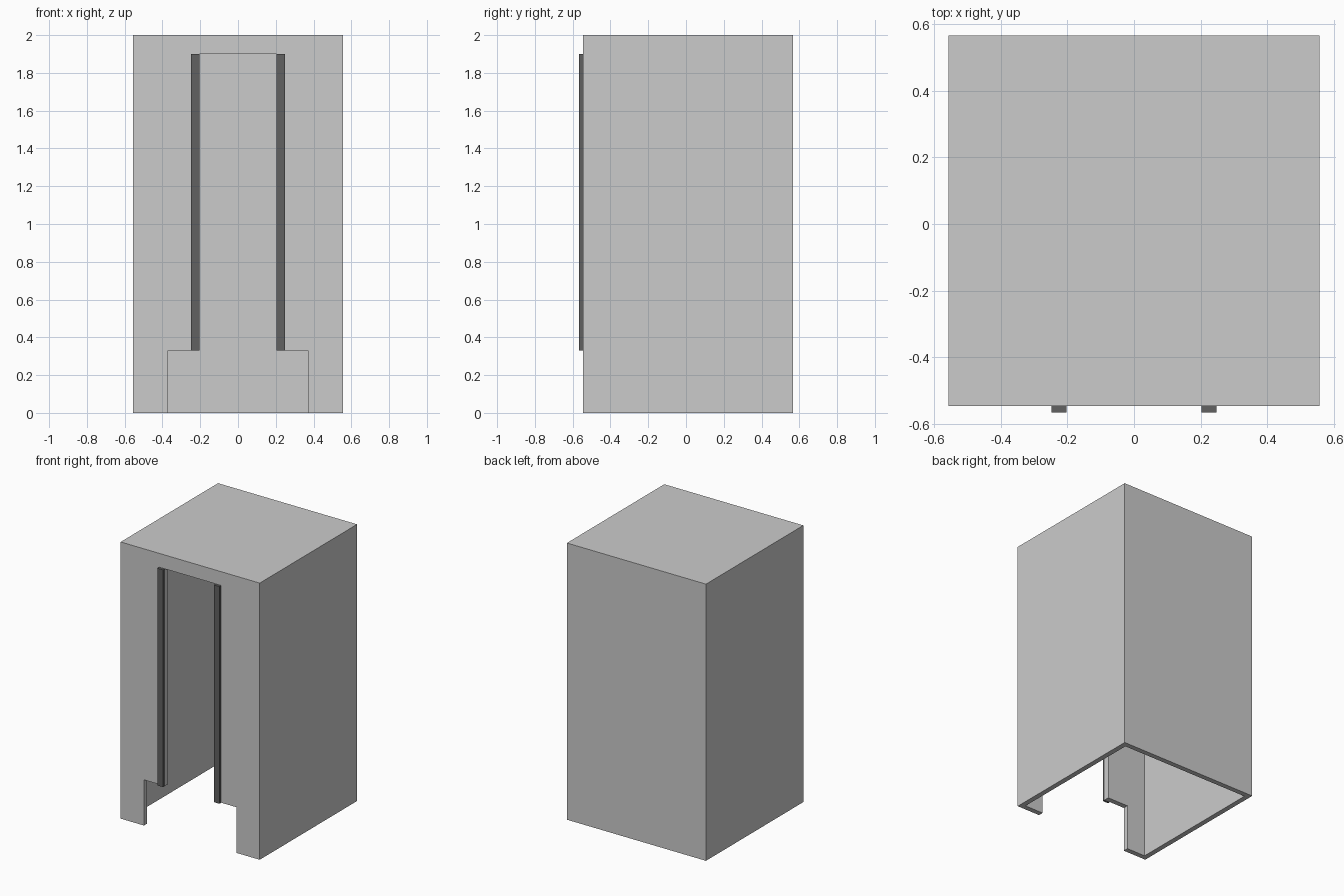
import bpy, bmesh

if "Cube" in bpy.data.objects:
    bpy.data.objects.remove(bpy.data.objects["Cube"])

HALF_W, HEIGHT = 0.556, 2.0      # cabin half width and height
FRONT, BACK = -0.546, 0.566      # cabin front and back planes
WALL, STRIP_D = 0.037, 0.02      # wall thickness, door strip depth
DOOR_W, DOOR_TOP = 0.203, 1.9    # door half width and top
STEP_W, STEP_TOP = 0.37, 0.33    # wider gap at the foot of the door


def prism(name, profile, y0, y1):
    """Extrude an x-z outline from y0 to y1."""
    bm = bmesh.new()
    face = bm.faces.new([bm.verts.new((x, y0, z)) for x, z in profile])
    ext = bmesh.ops.extrude_face_region(bm, geom=[face])
    verts = [g for g in ext["geom"] if isinstance(g, bmesh.types.BMVert)]
    bmesh.ops.translate(bm, vec=(0, y1 - y0, 0), verts=verts)
    bmesh.ops.recalc_face_normals(bm, faces=bm.faces)
    mesh = bpy.data.meshes.new(name)
    bm.to_mesh(mesh)
    bm.free()
    obj = bpy.data.objects.new(name, mesh)
    bpy.context.collection.objects.link(obj)
    return obj


def box(name, x0, x1, y0, y1, z0, z1):
    return prism(name, [(x0, z0), (x1, z0), (x1, z1), (x0, z1)], y0, y1)


def cut(target, cutter):
    mod = target.modifiers.new(cutter.name, "BOOLEAN")
    mod.operation, mod.solver, mod.object = "DIFFERENCE", "EXACT", cutter
    cutter.hide_render = True
    cutter.display_type = "WIRE"


# Hollow cabin, open underneath
cabin = box("cabin", -HALF_W, HALF_W, FRONT, BACK, 0, HEIGHT)
inner = HALF_W - WALL
cut(cabin, box("interior_cutter", -inner, inner, FRONT + WALL, BACK - WALL,
               -0.1, HEIGHT - WALL))

# Doorway with a wider step at its foot
right_side = [(STEP_W, -0.2), (STEP_W, STEP_TOP), (DOOR_W, STEP_TOP), (DOOR_W, DOOR_TOP)]
outline = right_side + [(-x, z) for x, z in reversed(right_side)]
cut(cabin, prism("doorway_cutter", outline, FRONT - 0.1, FRONT + WALL + 0.1))

# Dark strips beside the doorway
dark = bpy.data.materials.new("dark_grey")
dark.diffuse_color = (0.12, 0.12, 0.12, 1)
dark.use_nodes = True
dark.node_tree.nodes["Principled BSDF"].inputs["Base Color"].default_value = dark.diffuse_color
strips = box("door_strips", DOOR_W, 0.248, FRONT - STRIP_D, FRONT, STEP_TOP, DOOR_TOP)
strips.data.materials.append(dark)
mirror = strips.modifiers.new("mirror", "MIRROR")
mirror.use_mirror_merge = False
